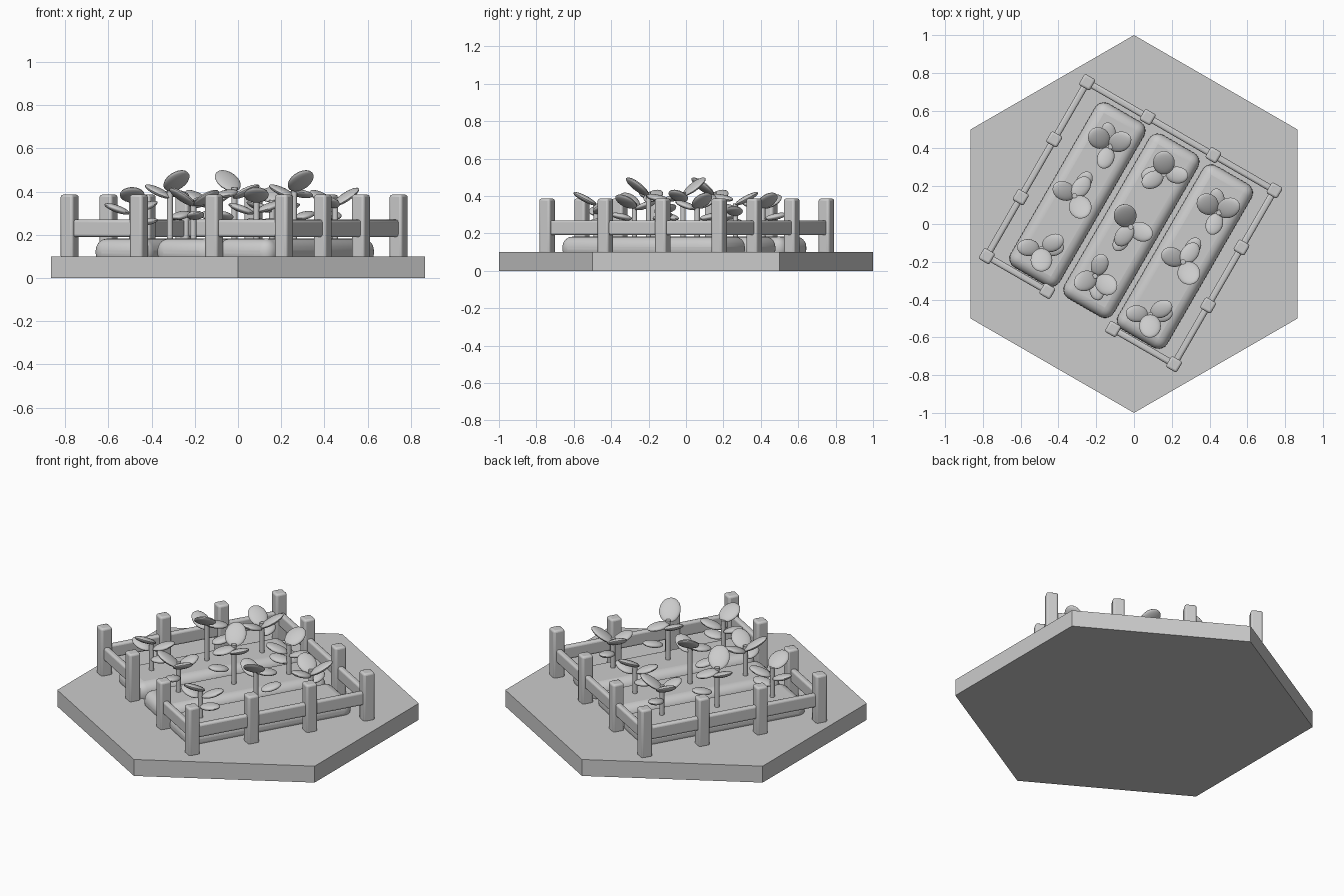
import bpy
from math import radians, atan2, pi
from mathutils import Matrix, Vector

cube = bpy.data.objects.get("Cube")
if cube:
    bpy.data.objects.remove(cube, do_unlink=True)

grey = bpy.data.materials.new("plain_grey")
grey.use_nodes = True
COLOUR = (0.6, 0.6, 0.6, 1)
grey.diffuse_color = COLOUR
grey.node_tree.nodes["Principled BSDF"].inputs["Base Color"].default_value = COLOUR

TURN = radians(-30)
GARDEN = Matrix.Rotation(TURN, 4, 'Z')


def finish(name, smooth=True):
    ob = bpy.context.object
    ob.name = name
    ob.data.materials.append(grey)
    if smooth:
        bpy.ops.object.shade_smooth_by_angle(angle=radians(40))
    return ob


def rounded_box(name, u, v, z, size, bevel, segments=3):
    """Bevelled box placed in the turned garden frame."""
    bpy.ops.mesh.primitive_cube_add(size=1)
    ob = bpy.context.object
    ob.data.transform(Matrix.Diagonal((*size, 1)))
    ob.matrix_world = GARDEN @ Matrix.Translation((u, v, z))
    mod = ob.modifiers.new("rounding", 'BEVEL')
    mod.width = bevel
    mod.segments = segments
    return finish(name)


# Hexagonal ground slab
bpy.ops.mesh.primitive_cylinder_add(vertices=6, radius=1, depth=0.1, location=(0, 0, 0.05))
finish("ground_slab", smooth=False)

# Fence posts and rails, with a gate gap in the middle of the front side
U = (-0.59, -0.22, 0.182, 0.555)
V = (-0.537, -0.177, 0.177, 0.526)
for i, u in enumerate(U):
    for j, v in enumerate(V):
        if i in (0, 3) or j in (0, 3):
            rounded_box("fence_post", u, v, 0.238, (0.067, 0.067, 0.296), 0.012)


def rail(u0, v0, u1, v1):
    size = (max(u1 - u0, 0.035), max(v1 - v0, 0.035), 0.08)
    rounded_box("fence_rail", (u0 + u1) / 2, (v0 + v1) / 2, 0.23, size, 0.012)


for u in (U[0], U[3]):
    rail(u, V[0], u, V[3])
rail(U[0], V[3], U[3], V[3])
rail(U[0], V[0], U[1], V[0])
rail(U[2], V[0], U[3], V[0])

# Soil beds
for u in (-0.337, -0.007, 0.32):
    rounded_box("soil_bed", u, -0.015, 0.12, (0.3, 1.0, 0.125), 0.055, 5)


def stem(place, x, y, top):
    base = place @ Vector((x, y, 0.14))
    bpy.ops.mesh.primitive_cylinder_add(vertices=12, radius=0.014, depth=top - 0.14,
                                        location=base + Vector((0, 0, (top - 0.14) / 2)))
    finish("plant_stem")


def leaf(place, x, y, z, dx, dy, tilt, length, width):
    """Flat oval leaf centred off the stem, rising outwards."""
    bpy.ops.mesh.primitive_uv_sphere_add(segments=20, ring_count=12, radius=0.5)
    ob = bpy.context.object
    ob.data.transform(Matrix.Diagonal((length, width, 0.034, 1)))
    ob.matrix_world = (place @ Matrix.Translation((x + dx, y + dy, z))
                       @ Matrix.Rotation(atan2(dy, dx), 4, 'Z')
                       @ Matrix.Rotation(-radians(tilt), 4, 'Y'))
    finish("plant_leaf")


# Three plants of one bed: stem x, y, top, then leaves (dx, dy, z, tilt, length, width)
PLANTS = [
    (-0.125, 0.41, 0.36, [(-0.06, 0.045, 0.37, 30, 0.14, 0.11), (0.05, 0.025, 0.375, 33, 0.15, 0.105),
                          (-0.025, -0.06, 0.35, 20, 0.125, 0.09), (-0.01, 0.07, 0.29, 12, 0.12, 0.08)]),
    (-0.315, 0.15, 0.42, [(-0.055, 0.025, 0.4, 25, 0.14, 0.1), (0.03, -0.06, 0.45, 38, 0.155, 0.12),
                          (0.035, 0.045, 0.39, -10, 0.13, 0.09), (0.05, 0.075, 0.29, 12, 0.12, 0.08)]),
    (-0.49, -0.13, 0.36, [(-0.07, 0.005, 0.32, 20, 0.125, 0.09), (0.06, 0.03, 0.33, 20, 0.13, 0.09),
                          (0.0, -0.06, 0.385, 28, 0.14, 0.115), (0.06, 0.005, 0.26, 8, 0.12, 0.09)]),
]

# The middle bed repeats the planting turned half way round
PLACES = [
    Matrix.Identity(4),
    Matrix.Translation((-0.332, 0.134, 0)) @ Matrix.Rotation(pi, 4, 'Z'),
    Matrix.Translation((0.575, -0.35, 0)),
]
for place in PLACES:
    for x, y, top, leaves in PLANTS:
        stem(place, x, y, top)
        for dx, dy, z, tilt, length, width in leaves:
            leaf(place, x, y, z, dx, dy, tilt, length, width)
